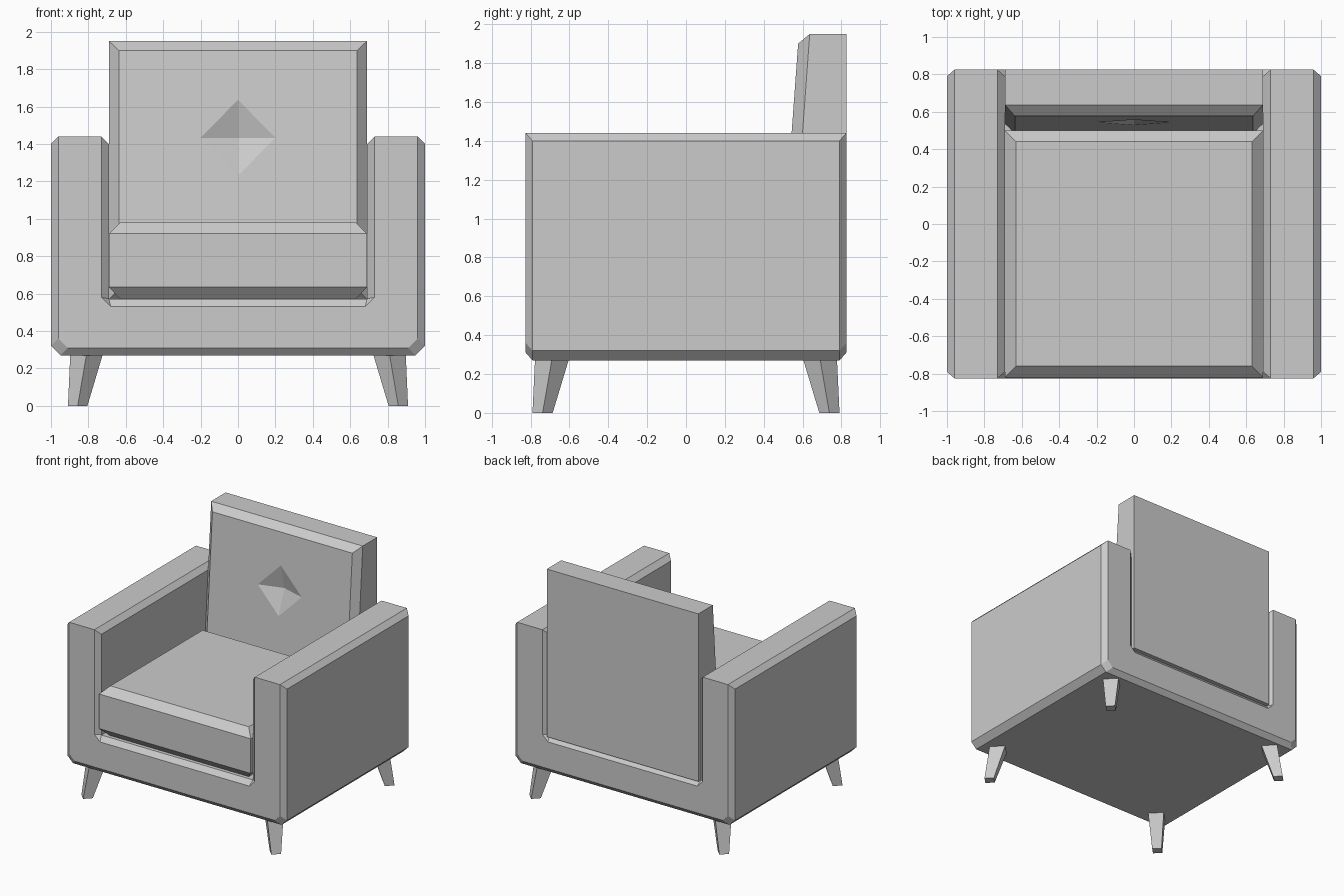
import bpy, bmesh

if "Cube" in bpy.data.objects:
    bpy.data.objects.remove(bpy.data.objects["Cube"])


def finish(name, bm):
    bmesh.ops.remove_doubles(bm, verts=bm.verts, dist=1e-5)
    bmesh.ops.recalc_face_normals(bm, faces=bm.faces)
    mesh = bpy.data.meshes.new(name)
    bm.to_mesh(mesh)
    bm.free()
    obj = bpy.data.objects.new(name, mesh)
    bpy.context.collection.objects.link(obj)
    return obj


def bridge(bm, a, b):
    n = len(a)
    for i in range(n):
        bm.faces.new((a[i], a[(i + 1) % n], b[(i + 1) % n], b[i]))


def loft(name, rings):
    """Skin a stack of closed rings and cap both ends."""
    bm = bmesh.new()
    loops = [[bm.verts.new(p) for p in r] for r in rings]
    for a, b in zip(loops, loops[1:]):
        bridge(bm, a, b)
    bm.faces.new(loops[0])
    bm.faces.new(loops[-1])
    return finish(name, bm)


def mirrored(half):
    return half + [(-x, z) for x, z in reversed(half)]


# U-shaped frame: smaller end profile, chamfered out to the middle profile
end = mirrored([(0.68, 0.53), (0.73, 0.58), (0.73, 1.44), (0.96, 1.44), (0.96, 0.36), (0.91, 0.31)])
mid = mirrored([(0.69, 0.57), (0.69, 0.572), (0.69, 1.40), (1.0, 1.40), (1.0, 0.32), (0.95, 0.27)])
bm = bmesh.new()
ef, mf, mb, eb = [[bm.verts.new((x, y, z)) for x, z in prof]
                  for prof, y in ((end, -0.825), (mid, -0.79), (mid, 0.79), (end, 0.825))]
n = len(end)
for i in range(n):
    j = (i + 1) % n
    if i in (2, 8):  # arm tops run the full depth, chamfered along both sides
        bm.faces.new((ef[i], ef[j], eb[j], eb[i]))
        for k in (i, j):
            bm.faces.new((ef[k], mf[k], mb[k], eb[k]))
    else:
        for a, b in ((ef, mf), (mf, mb), (mb, eb)):
            bm.faces.new((a[i], a[j], b[j], b[i]))
bm.faces.new(ef)
bm.faces.new(eb)
finish("frame", bm)


# Seat cushion with chamfered top and bottom rims
def rect(inset, z):
    x, y0, y1 = 0.69 - inset, -0.82 + inset, 0.50 - inset
    return [(-x, y0, z), (x, y0, z), (x, y1, z), (-x, y1, z)]


loft("seat_cushion", [rect(0.06, 0.57), rect(0, 0.635), rect(0, 0.92), rect(0.06, 0.98)])


# Back cushion: vertical back, leaning chamfered front with a tufted dent
def panel(x, z0, z1, y_at):
    return [(sx * x, y_at(z), z) for sx, z in ((-1, z0), (1, z0), (1, z1), (-1, z1))]


def front_y(z):
    return 0.577 - 0.073 * (1.90 - z)


bm = bmesh.new()
back = [bm.verts.new(p) for p in panel(0.69, 0.57, 1.95, lambda z: 0.825)]
rim = [bm.verts.new(p) for p in panel(0.69, 0.57, 1.95, lambda z: front_y(z) + 0.056)]
front = [bm.verts.new(p) for p in panel(0.637, 0.62, 1.90, front_y)]
dent = [bm.verts.new((x, front_y(z), z))
        for x, z in ((0, 1.23), (0.2, 1.433), (0, 1.636), (-0.2, 1.433))]
apex = bm.verts.new((0, front_y(1.433) + 0.06, 1.433))
bm.faces.new(back)
bridge(bm, back, rim)
bridge(bm, rim, front)
for i in range(4):
    j = (i + 1) % 4
    bm.faces.new((front[i], front[j], dent[i]))
    bm.faces.new((front[j], dent[j], dent[i]))
    bm.faces.new((dent[i], dent[j], apex))
finish("back_cushion", bm)


# Tapered splayed legs, square section turned 45 degrees
def diamond(x, y, z, r):
    return [(x + r, y, z), (x, y + r, z), (x - r, y, z), (x, y - r, z)]


for sy, end_name in ((-1, "front"), (1, "back")):
    for sx, side in ((-1, "left"), (1, "right")):
        loft(f"{end_name}_{side}_leg", [diamond(sx * 0.857, sy * 0.738, 0, 0.052),
                                        diamond(sx * 0.81, sy * 0.69, 0.275, 0.087)])
